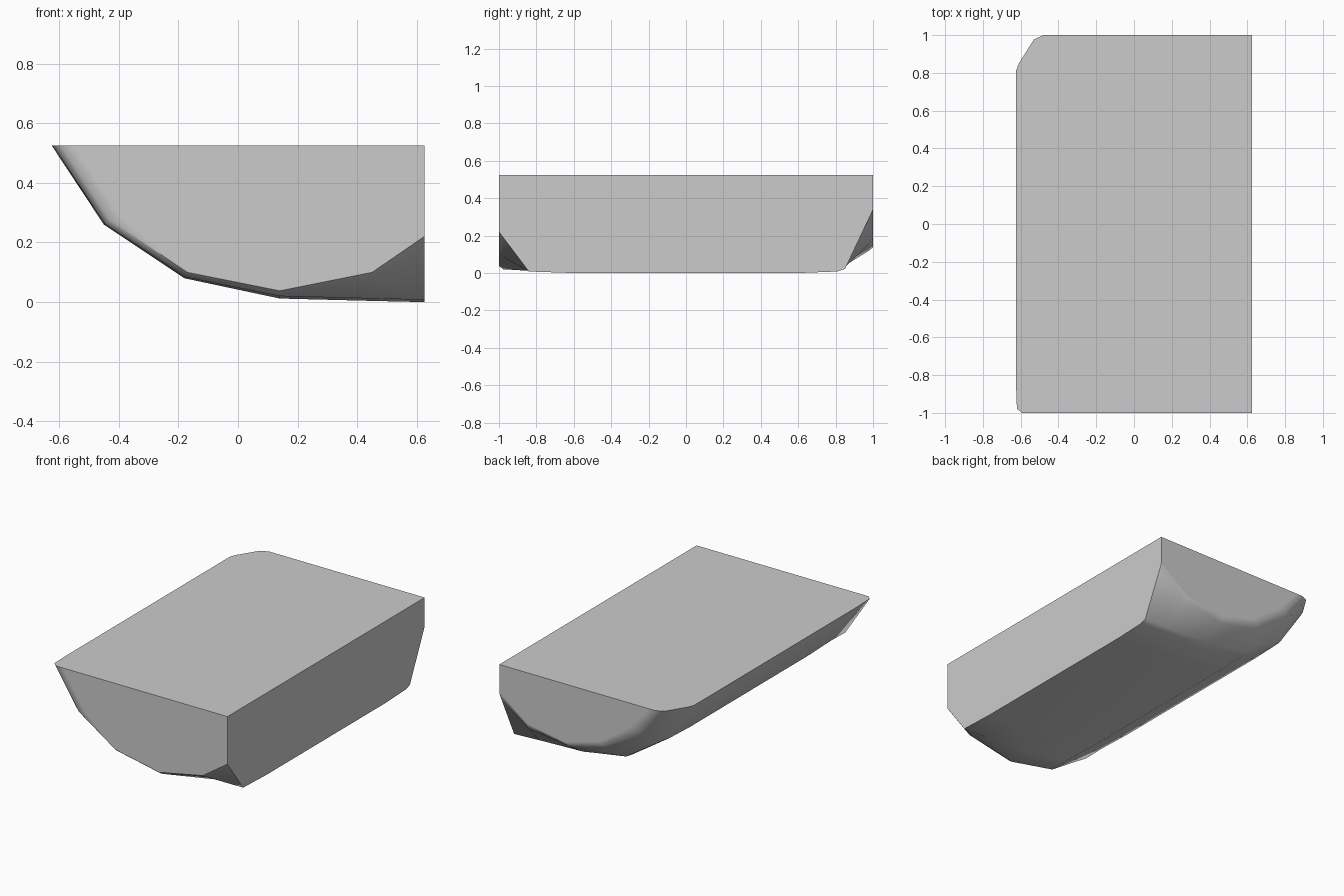
import bpy
import bmesh
import math

cube = bpy.data.objects.get("Cube")
if cube:
    bpy.data.objects.remove(cube, do_unlink=True)

RIGHT, TOP = 0.625, 0.525

# Lower outline of each cross-section, from the slanted top edge to the tall side
main = [(-RIGHT, TOP), (-.45, .26), (-.18, .08), (.14, .012), (.45, .004), (RIGHT, 0)]
front_rim = [(-.62, TOP), (-.447, .262), (-.178, .084), (.14, .02), (.45, .085), (RIGHT, .19)]
front_end = [(-.595, TOP), (-.43, .275), (-.17, .1), (.14, .038), (.45, .1), (RIGHT, .22)]
back_bend = [(-.61, TOP), (-.44, .268), (-.17, .09), (.14, .04), (.45, .03), (RIGHT, .022)]
back_rim = [(-.53, TOP), (-.38, .33), (-.13, .175), (.14, .118), (.43, .155), (RIGHT, .29)]
back_end = [(-.48, TOP), (-.34, .365), (-.11, .205), (.14, .138), (.42, .185), (RIGHT, .34)]


def lifted(outline, dz):
    """Raise the underside while the top edge stays level."""
    return [(x, min(z + dz, TOP)) for x, z in outline]


def shrunk(outline, k):
    """Scale an outline towards the square top corner."""
    return [(RIGHT + (x - RIGHT) * k, TOP + (z - TOP) * k) for x, z in outline]


sections = [
    (-1, shrunk(front_end, .96)),
    (-1, front_end),
    (-.977, front_rim),
    (-.84, lifted(main, .008)),
    (-.6, main),
    (.6, main),
    (.81, lifted(main, .008)),
    (.85, back_bend),
    (.977, back_rim),
    (1, back_end),
    (1, shrunk(back_end, .96)),
]

# Hull body: skin the sections and close both ends
bm = bmesh.new()
corner = (RIGHT, TOP)
rings = [[bm.verts.new((x, y, z)) for x, z in [corner] + outline]
         for y, outline in sections]
for a, b in zip(rings, rings[1:]):
    n = len(a)
    for i in range(n):
        j = (i + 1) % n
        bm.faces.new((a[i], a[j], b[j], b[i]))
bm.faces.new(rings[0])
bm.faces.new(rings[-1][::-1])
bmesh.ops.remove_doubles(bm, verts=bm.verts, dist=0.0001)
bmesh.ops.dissolve_degenerate(bm, edges=bm.edges, dist=0.0001)
bmesh.ops.recalc_face_normals(bm, faces=bm.faces)

# Flat top and flat tall side stay crisp
for face in bm.faces:
    face.smooth = True
    if face.normal.z > 0.9 or face.normal.x > 0.99:
        face.smooth = False

mesh = bpy.data.meshes.new("hull_body")
bm.to_mesh(mesh)
bm.free()
hull = bpy.data.objects.new("hull_body", mesh)
bpy.context.collection.objects.link(hull)

# Plain grey surface
grey = bpy.data.materials.new("light_grey")
grey.use_nodes = True
colour = (0.6, 0.6, 0.6, 1)
grey.diffuse_color = colour
grey.node_tree.nodes["Principled BSDF"].inputs["Base Color"].default_value = colour
mesh.materials.append(grey)

bpy.context.view_layer.objects.active = hull
hull.select_set(True)
bpy.ops.object.shade_smooth_by_angle(angle=math.radians(50))
